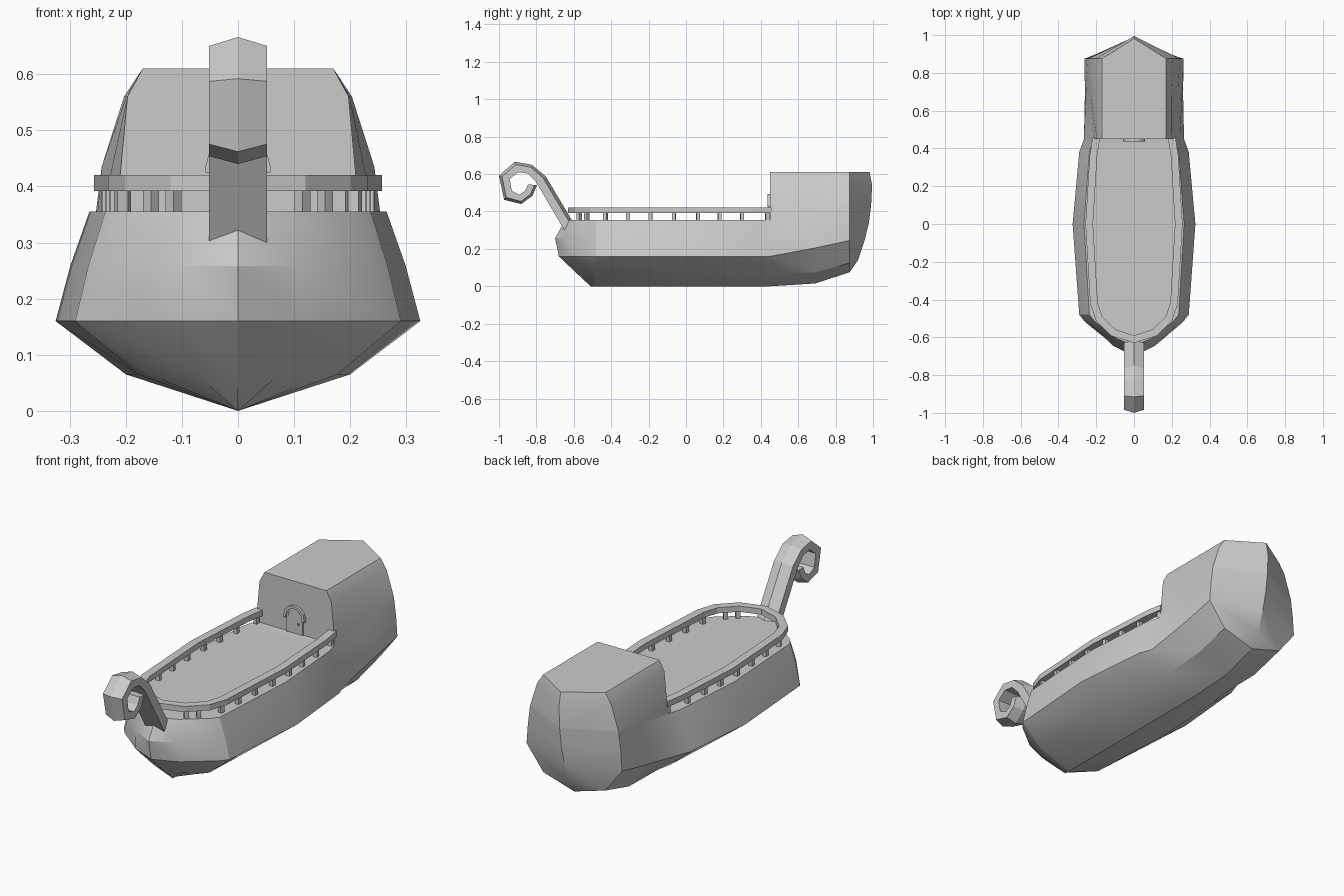
import bpy, bmesh, math
from mathutils import Vector

if "Cube" in bpy.data.objects:
    bpy.data.objects.remove(bpy.data.objects["Cube"])


def finish(name, bm, angle=None):
    bmesh.ops.remove_doubles(bm, verts=bm.verts, dist=0.0005)
    bmesh.ops.dissolve_degenerate(bm, dist=0.0002, edges=bm.edges)
    bmesh.ops.recalc_face_normals(bm, faces=bm.faces)
    me = bpy.data.meshes.new(name)
    bm.to_mesh(me)
    bm.free()
    ob = bpy.data.objects.new(name, me)
    bpy.context.collection.objects.link(ob)
    if angle:
        bpy.ops.object.select_all(action='DESELECT')
        ob.select_set(True)
        bpy.context.view_layer.objects.active = ob
        bpy.ops.object.shade_smooth_by_angle(angle=math.radians(angle))
    return ob


def loft(name, rings, cap_start=False, cap_end=False, angle=None):
    """Skin closed rings of equal length."""
    bm = bmesh.new()
    vs = [[bm.verts.new(p) for p in r] for r in rings]
    n = len(rings[0])
    for a, b in zip(vs, vs[1:]):
        for i in range(n):
            j = (i + 1) % n
            bm.faces.new((a[i], a[j], b[j], b[i]))
    if cap_start:
        bm.faces.new(vs[0])
    if cap_end:
        bm.faces.new(vs[-1])
    return finish(name, bm, angle)


def box(bm, centre, size, rot=0):
    geo = bmesh.ops.create_cube(bm, size=1)['verts']
    bmesh.ops.scale(bm, verts=geo, vec=size)
    if rot:
        from mathutils import Matrix
        bmesh.ops.rotate(bm, verts=geo, matrix=Matrix.Rotation(rot, 3, 'Z'))
    bmesh.ops.translate(bm, verts=geo, vec=centre)


def mirror_ring(half):
    return half + [(-x, y, z) for x, y, z in reversed(half)]


# Hull: half sections run deck, topside, chine, bilge, keel
frac = (0.815, 0.92, 1.0, 0.615, 0.0)
height = (0.355, 0.258, 0.16, 0.065, 0.0)
bow_end = (-0.645, -0.70, -0.68, -0.58, -0.51)
hull = []
for t, w in ((1, 0), (0.75, 0.12), (0.2, 0.258), (0, 0.29)):
    hull.append([(w * f, -0.48 + t * (e + 0.48), z)
                 for f, e, z in zip(frac, bow_end, height)])
for y, w in ((0, 0.325), (0.38, 0.29), (0.45, 0.265)):
    hull.append([(w * f, y, z) for f, z in zip(frac, height)])
aft = [
    (0.69, [(0.232, 0.40), (0.255, 0.30), (0.26, 0.205), (0.17, 0.075), (0, 0.015)]),
    (0.875, [(0.243, 0.435), (0.255, 0.34), (0.262, 0.245), (0.17, 0.125), (0, 0.075)]),
]
hull += [[(x, y, z) for x, z in pts] for y, pts in aft]
hull.append([(0, 0.99, 0.435), (0, 0.978, 0.34), (0, 0.955, 0.245),
             (0, 0.92, 0.14), (0, 0.875, 0.075)])
loft("hull", [mirror_ring(r) for r in hull], angle=25)

# Stern cabin rising from the hull's upper edge
upper = [(0.197, 0.56, 0.17), (0.199, 0.56, 0.17), (0.203, 0.56, 0.17)]
cabin = [[r[0], (s, r[0][1], zs), (t, r[0][1], 0.61)]
         for r, (s, zs, t) in zip(hull[6:9], upper)]
cabin.append([hull[9][0], (0, 0.995, 0.54), (0, 0.982, 0.61)])
loft("stern_cabin", [mirror_ring(r) for r in cabin], cap_start=True, angle=25)

# Handrail following the deck edge
path = [(0.2, 0.455), (0.215, 0.36), (0.237, 0), (0.212, -0.42),
        (0.185, -0.50), (0.11, -0.575), (0, -0.61)]
full = [Vector(p) for p in path + [(-x, y) for x, y in reversed(path[:-1])]]
rings = []
for i, p in enumerate(full):
    d = (full[min(i + 1, len(full) - 1)] - full[max(i - 1, 0)]).normalized()
    n = Vector((-d.y, d.x)) * 0.02
    a, b = p + n, p - n
    rings.append([(a.x, a.y, 0.392), (b.x, b.y, 0.392), (b.x, b.y, 0.42), (a.x, a.y, 0.42)])
loft("handrail", rings, True, True)

# Balusters under the rail
bm = bmesh.new()
for y in (-0.57, -0.53, -0.43, -0.31, -0.19, -0.065, 0.065, 0.18, 0.30, 0.435):
    for (x0, y0), (x1, y1) in zip(path, path[1:]):
        if y1 <= y <= y0:
            x = x0 + (x1 - x0) * (y - y0) / (y1 - y0)
            ang = math.atan2(y1 - y0, x1 - x0) + math.pi / 2
            for s in (1, -1):
                box(bm, (s * x, y, 0.373), (0.02, 0.02, 0.042), s * ang)
            break
finish("balusters", bm)

# Curled prow: pairs of outer and inner side points (y, z)
curl = [((-0.59, 0.32), (-0.645, 0.29)), ((-0.75, 0.588), (-0.803, 0.56)),
        ((-0.825, 0.65), (-0.845, 0.603)), ((-0.915, 0.666), (-0.895, 0.61)),
        ((-1.0, 0.592), (-0.942, 0.575)), ((-0.972, 0.462), (-0.932, 0.51)),
        ((-0.88, 0.44), (-0.89, 0.49)), ((-0.82, 0.485), (-0.86, 0.51)),
        ((-0.797, 0.54), (-0.845, 0.545))]
rings = []
for o, i in curl:
    s = [a + (b - a) * 0.28 for a, b in zip(o, i)]
    rings.append([(-0.052, *i), (0.052, *i), (0.052, *s), (0, *o), (-0.052, *s)])
loft("curled_prow", rings, True, True)


# Arched door, its surround, hood and knob
def arch(r, spring, base, steps=6):
    pts = [(r, base)] + [(r * math.cos(math.pi * k / steps), spring + r * math.sin(math.pi * k / steps))
                         for k in range(steps + 1)] + [(-r, base)]
    return pts


def arch_band(name, r_out, r_in, base, depth):
    rings = []
    for (xo, zo), (xi, zi) in zip(arch(r_out, 0.435, base), arch(r_in, 0.435, base)):
        rings.append([(xo, 0.452, zo), (xo, 0.45 - depth, zo),
                      (xi, 0.45 - depth, zi), (xi, 0.452, zi)])
    loft(name, rings, True, True)


panel = arch(0.038, 0.435, 0.355)
loft("door", [[(x, y, z) for x, z in panel] for y in (0.452, 0.445)], True, True)
arch_band("door_frame", 0.044, 0.036, 0.355, 0.008)
arch_band("door_hood", 0.058, 0.044, 0.425, 0.014)
bm = bmesh.new()
box(bm, (0.022, 0.442, 0.405), (0.008, 0.008, 0.008))
finish("door_knob", bm)
